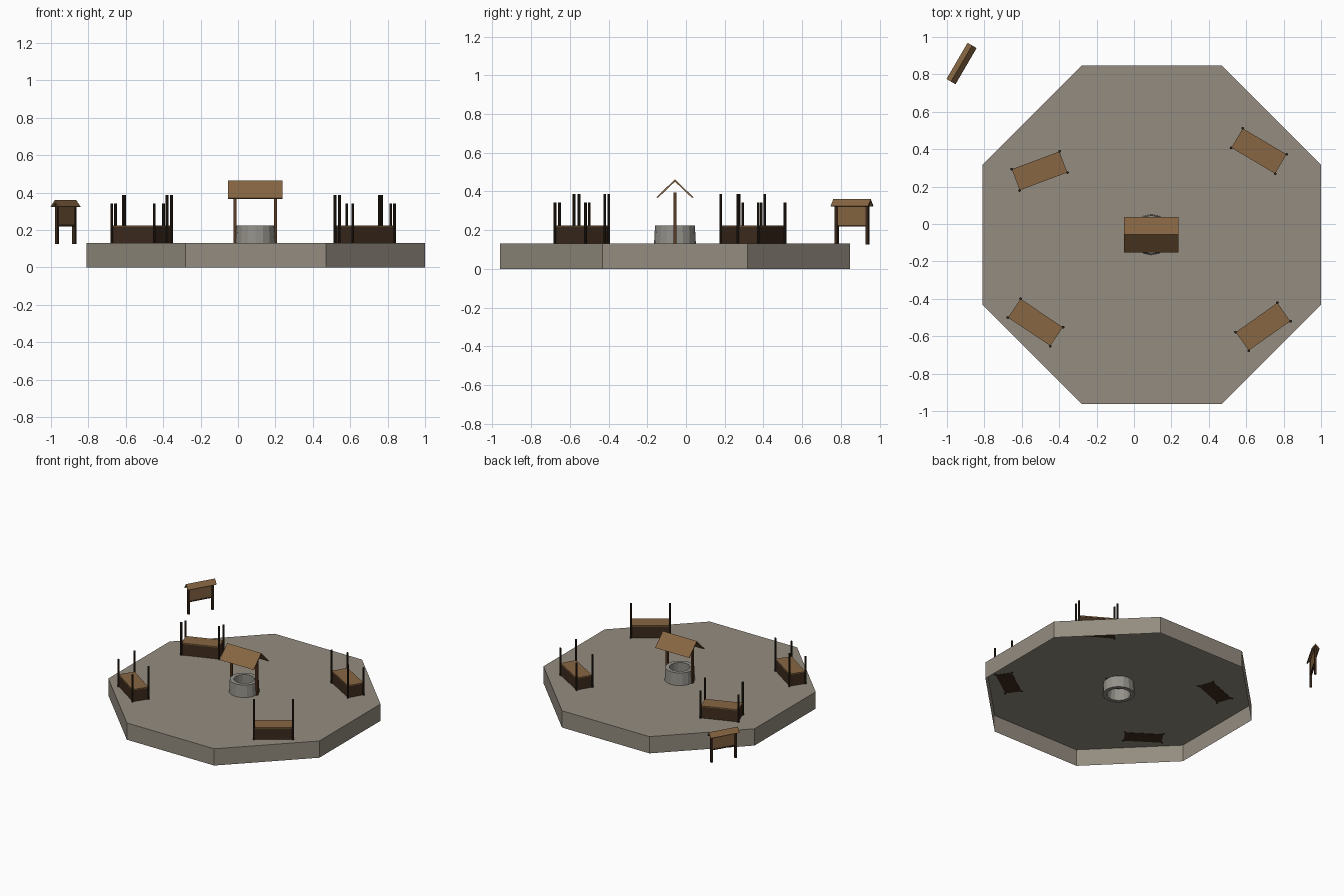
import bpy, bmesh, math
from mathutils import Matrix, Vector

if "Cube" in bpy.data.objects:
    bpy.data.objects.remove(bpy.data.objects["Cube"])


def material(name, srgb):
    m = bpy.data.materials.new(name)
    m.diffuse_color = [((c + 0.055) / 1.055) ** 2.4 for c in srgb] + [1.0]
    m.use_nodes = True
    m.node_tree.nodes["Principled BSDF"].inputs["Base Color"].default_value = m.diffuse_color
    return m


PAVING = material("paving_stone", (0.58, 0.55, 0.50))
STONE = material("well_stone", (0.58, 0.57, 0.54))
PLANK = material("brown_plank", (0.53, 0.40, 0.26))
DARK = material("dark_wood", (0.24, 0.17, 0.115))
BEAM = material("reddish_beam", (0.36, 0.23, 0.14))
POLE = material("pole_wood", (0.17, 0.13, 0.09))

FLOOR = 0.13
CENTRE = Vector((0.095, -0.057, 0))


def finish(name, bm, mat, place=Matrix()):
    bmesh.ops.recalc_face_normals(bm, faces=bm.faces)
    me = bpy.data.meshes.new(name)
    bm.to_mesh(me)
    bm.free()
    me.materials.append(mat)
    ob = bpy.data.objects.new(name, me)
    ob.matrix_world = place
    bpy.context.collection.objects.link(ob)
    return ob


def box(name, lo, hi, mat, place=Matrix()):
    bm = bmesh.new()
    lo, hi = Vector(lo), Vector(hi)
    size = hi - lo
    bmesh.ops.create_cube(bm, size=1, matrix=Matrix.Translation((lo + hi) / 2)
                          @ Matrix.Diagonal((*size, 1)))
    return finish(name, bm, mat, place)


def pole(name, x, y, z0, z1, r, mat, place=Matrix(), sides=8):
    bm = bmesh.new()
    bmesh.ops.create_cone(bm, cap_ends=True, segments=sides, radius1=r, radius2=r,
                          depth=z1 - z0, matrix=Matrix.Translation((x, y, (z0 + z1) / 2)))
    return finish(name, bm, mat, place)


def gable(name, half_len, half_width, eave, ridge, thick, mat, place):
    """Thin folded roof with its ridge along local x."""
    profile = [(-half_width, eave), (0, ridge), (half_width, eave),
               (half_width - thick * 0.7, eave - thick * 0.3), (0, ridge - thick * 1.3),
               (-half_width + thick * 0.7, eave - thick * 0.3)]
    bm = bmesh.new()
    ends = [[bm.verts.new((x, y, z)) for y, z in profile] for x in (-half_len, half_len)]
    for i in range(6):
        j = (i + 1) % 6
        bm.faces.new((ends[0][i], ends[0][j], ends[1][j], ends[1][i]))
    for e in ends:
        bm.faces.new((e[0], e[1], e[4], e[5]))
        bm.faces.new((e[1], e[2], e[3], e[4]))
    return finish(name, bm, mat, place)


def at(x, y, degrees=0):
    return Matrix.Translation((x, y, 0)) @ Matrix.Rotation(math.radians(degrees), 4, 'Z')


# Octagonal plaza, hollow underneath
bm = bmesh.new()
R = 0.905 / math.cos(math.pi / 8)
angles = [math.pi / 8 + i * math.pi / 4 for i in range(8)]
low = [bm.verts.new((R * math.cos(a), R * math.sin(a), 0)) for a in angles]
top = [bm.verts.new((v.co.x, v.co.y, FLOOR)) for v in low]
bm.faces.new(top)
for i in range(8):
    j = (i + 1) % 8
    bm.faces.new((low[i], low[j], top[j], top[i]))
finish("plaza", bm, PAVING, at(CENTRE.x, CENTRE.y))

# Well ring: a closed wall profile turned around the centre
bm = bmesh.new()
wall = [(0.113, 0.04), (0.103, 0.225), (0.073, 0.225), (0.083, 0.04)]
N = 16
rings = [[bm.verts.new((r * math.cos(2 * math.pi * k / N), r * math.sin(2 * math.pi * k / N), z))
          for r, z in wall] for k in range(N)]
for k in range(N):
    a, b = rings[k], rings[(k + 1) % N]
    for i in range(4):
        j = (i + 1) % 4
        bm.faces.new((a[i], b[i], b[j], a[j]))
WELL = at(CENTRE.x - 0.002, CENTRE.y)
finish("well_wall", bm, STONE, WELL)

# Well posts and roof
for s in (-1, 1):
    box("well_post", (s * 0.108 - 0.008, -0.008, FLOOR - 0.005),
        (s * 0.108 + 0.008, 0.008, 0.395), BEAM, WELL)
gable("well_roof", 0.146, 0.095, 0.37, 0.464, 0.01, PLANK, WELL)

# Four market stalls, taller poles on the side facing the well
stalls = [(-0.505, 0.284, 20.5), (-0.527, -0.526, -34), (0.668, 0.390, -30.5), (0.69, -0.549, 35.2)]
for x, y, deg in stalls:
    place = at(x, y, deg)
    inner = 1 if (place.inverted() @ CENTRE).y > 0 else -1
    box("stall_body", (-0.134, -0.058, FLOOR - 0.002), (0.134, 0.058, 0.218), DARK, place)
    box("stall_counter", (-0.136, -0.060, 0.218), (0.136, 0.060, 0.225), PLANK, place)
    for sx in (-1, 1):
        for sy in (-1, 1):
            height = 0.386 if sy == inner else 0.342
            pole("stall_pole", sx * 0.137, sy * 0.061, FLOOR - 0.004, height, 0.0075, POLE, place)

# Notice board standing off the plaza corner
BOARD = at(-0.922, 0.858, 59.7)
for s in (-1, 1):
    box("board_post", (s * 0.092 - 0.008, -0.008, 0.125), (s * 0.092 + 0.008, 0.008, 0.335), DARK, BOARD)
box("board_panel", (-0.088, -0.005, 0.225), (0.088, 0.005, 0.335), PLANK, BOARD)
box("board_rail", (-0.088, -0.007, 0.219), (0.088, 0.007, 0.228), DARK, BOARD)
gable("board_roof", 0.112, 0.028, 0.325, 0.361, 0.009, PLANK, BOARD)
